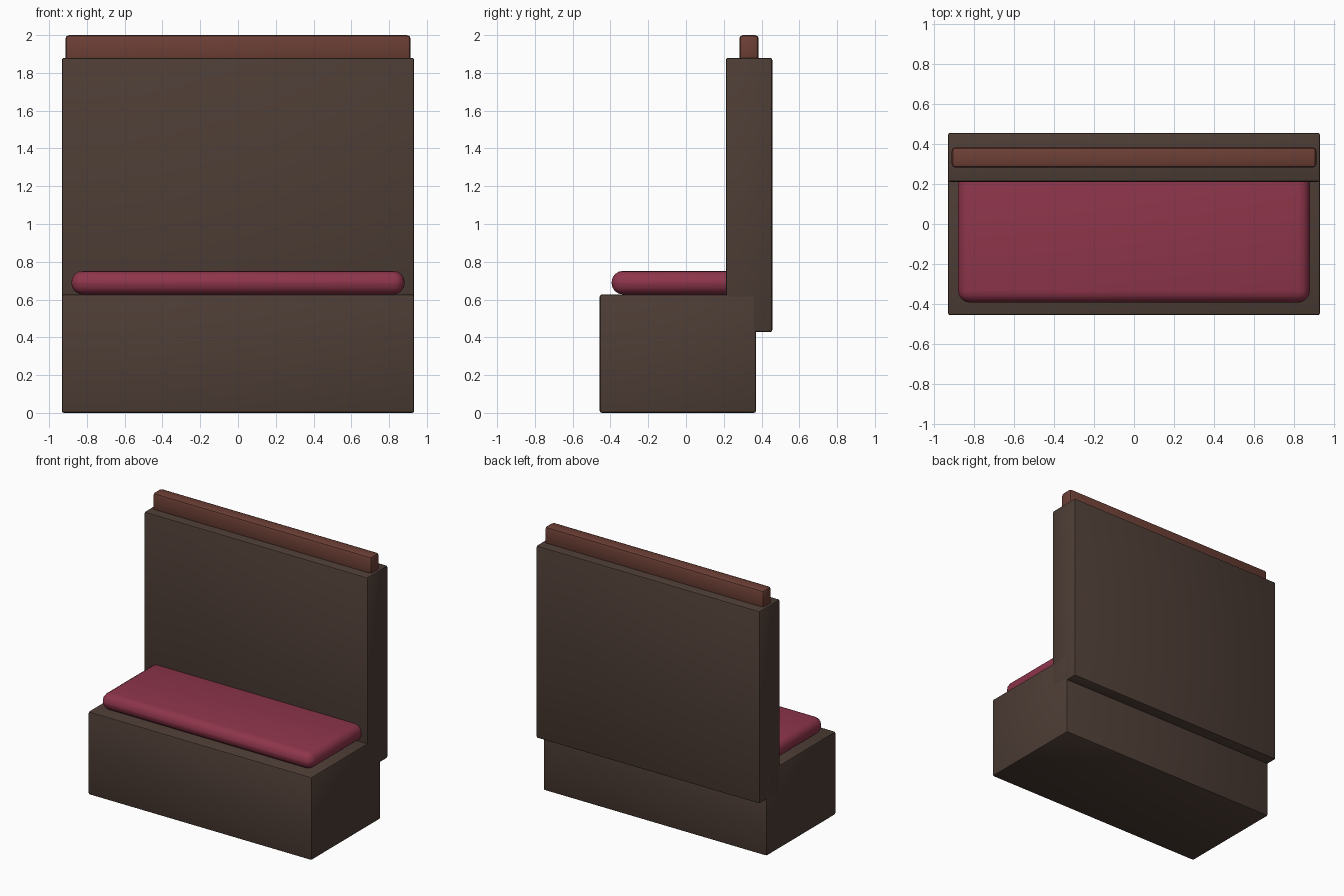
import bpy, math

if "Cube" in bpy.data.objects:
    bpy.data.objects.remove(bpy.data.objects["Cube"])


def material(name, color):
    m = bpy.data.materials.new(name)
    m.diffuse_color = (*color, 1)
    m.use_nodes = True
    m.node_tree.nodes["Principled BSDF"].inputs["Base Color"].default_value = m.diffuse_color
    return m


def rounded_box(name, half_x, y, z, radius, segments, mat):
    """Box centred on x = 0 spanning the y and z ranges, with rounded edges."""
    bpy.ops.mesh.primitive_cube_add(
        size=1, location=(0, sum(y) / 2, sum(z) / 2))
    ob = bpy.context.object
    ob.name = name
    ob.scale = (2 * half_x, y[1] - y[0], z[1] - z[0])
    bpy.ops.object.transform_apply(location=False, rotation=False, scale=True)
    bev = ob.modifiers.new("rounding", "BEVEL")
    bev.width = radius
    bev.segments = segments
    bpy.ops.object.modifier_apply(modifier=bev.name)
    bpy.ops.object.shade_smooth_by_angle(angle=math.radians(35))
    ob.data.materials.append(mat)
    return ob


dark_wood = material("dark_wood", (0.075, 0.047, 0.036))
red_wood = material("red_wood", (0.15, 0.05, 0.036))
fabric = material("fabric", (0.27, 0.036, 0.07))

# Bench base and tall back panel
rounded_box("seat_base", 0.933, (-0.457, 0.371), (0, 0.627), 0.012, 2, dark_wood)
rounded_box("back_panel", 0.933, (0.211, 0.457), (0.427, 1.88), 0.012, 2, dark_wood)

# Cushion, its rear edge tucked into the back panel
rounded_box("seat_cushion", 0.882, (-0.394, 0.29), (0.627, 0.752), 0.06, 4, fabric)

# Top rail, sunk slightly into the back panel
rounded_box("top_rail", 0.914, (0.282, 0.385), (1.855, 2.0), 0.02, 2, red_wood)
